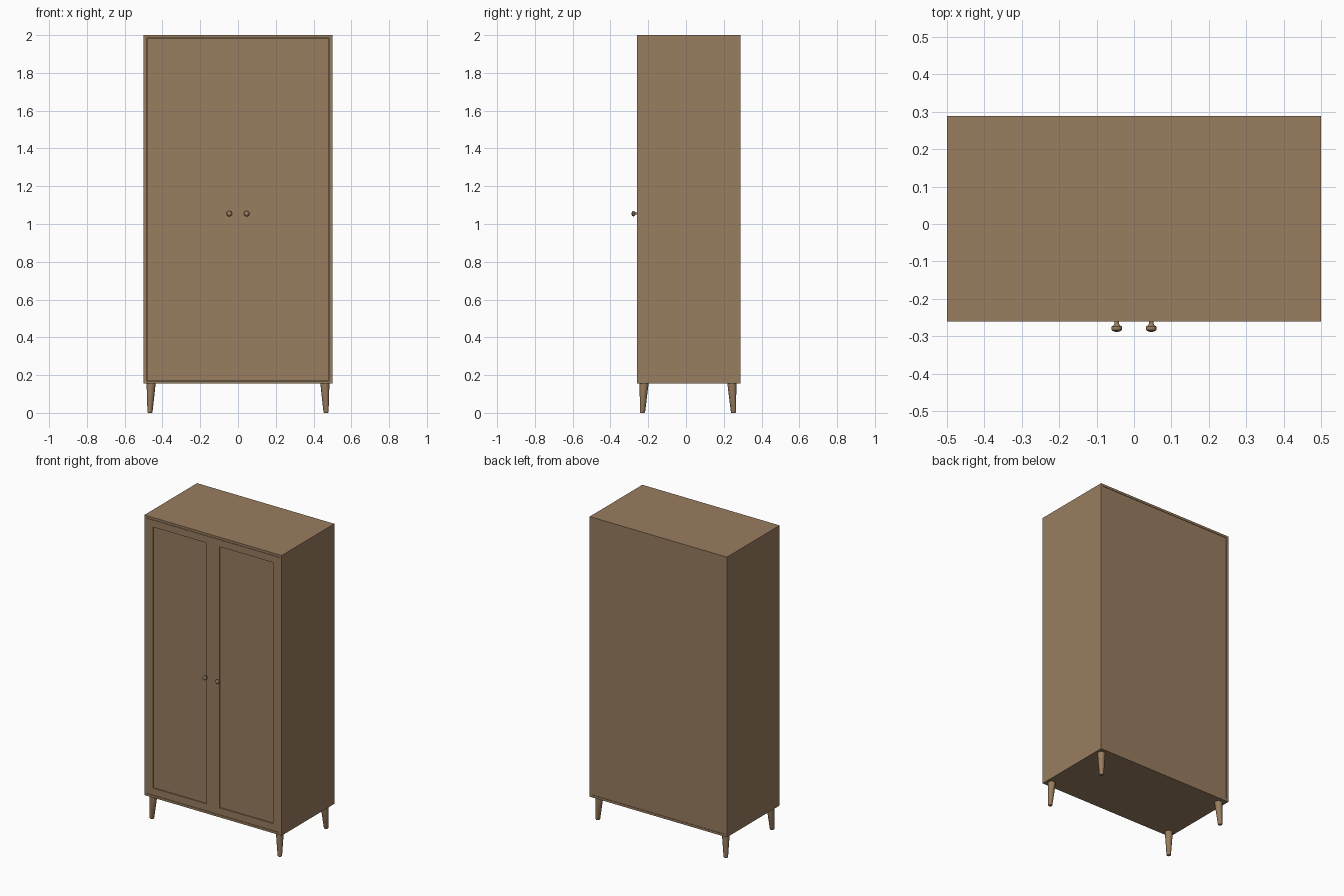
import bpy, bmesh
from mathutils import Matrix, Vector

if "Cube" in bpy.data.objects:
    bpy.data.objects.remove(bpy.data.objects["Cube"], do_unlink=True)

wood = bpy.data.materials.new("warm_brown_wood")
wood.use_nodes = True
colour = (0.32, 0.205, 0.115, 1)
wood.diffuse_color = colour
shader = next(n for n in wood.node_tree.nodes if n.type == 'BSDF_PRINCIPLED')
shader.inputs["Base Color"].default_value = colour
shader.inputs["Roughness"].default_value = 0.7

FRONT, BACK = -0.26, 0.288
LOW, HIGH = 0.155, 2.0
BOARD = 0.015


def finish(name, bm):
    bmesh.ops.recalc_face_normals(bm, faces=bm.faces)
    mesh = bpy.data.meshes.new(name)
    bm.to_mesh(mesh)
    bm.free()
    mesh.materials.append(wood)
    obj = bpy.data.objects.new(name, mesh)
    bpy.context.collection.objects.link(obj)
    return obj


def box(name, x, y, z):
    """Box from (low, high) ranges, whichever way round they are given."""
    bm = bmesh.new()
    bmesh.ops.create_cube(bm, size=1)
    for v in bm.verts:
        v.co = [r[0] + (c + 0.5) * (r[1] - r[0]) for c, r in zip(v.co, (x, y, z))]
    return finish(name, bm)


def round_part(name, rings, sides):
    """Closed round shape through (centre, radius) rings, facing along the path's main axis."""
    bm = bmesh.new()
    span = Vector(rings[-1][0]) - Vector(rings[0][0])
    turn = Matrix.Rotation(1.5707963, 3, 'X') if abs(span.y) > abs(span.z) else Matrix.Identity(3)
    loops = []
    for centre, radius in rings:
        ring = bmesh.ops.create_circle(bm, segments=sides, radius=radius)["verts"]
        for v in ring:
            v.co = turn @ v.co + Vector(centre)
        loops.append(ring)
    for a, b in zip(loops, loops[1:]):
        for i in range(sides):
            j = (i + 1) % sides
            bm.faces.new((a[i], a[j], b[j], b[i]))
    bm.faces.new(loops[0])
    bm.faces.new(loops[-1])
    obj = finish(name, bm)
    bpy.ops.object.select_all(action='DESELECT')
    obj.select_set(True)
    bpy.context.view_layer.objects.active = obj
    bpy.ops.object.shade_smooth_by_angle()
    return obj


# Carcass
INNER = 0.5 - BOARD
box("top_board", (-0.5, 0.5), (FRONT, BACK), (HIGH - BOARD, HIGH))
box("bottom_board", (-INNER, INNER), (FRONT, BACK), (LOW, LOW + BOARD))
box("back_panel", (-INNER, INNER), (BACK - 0.012, BACK - 0.003), (LOW + BOARD, HIGH - BOARD))

for side, s in (("left", 1), ("right", -1)):
    box(f"{side}_side_board", (s * INNER, s * 0.5), (FRONT, BACK), (LOW, HIGH - BOARD))

    # Framed door with a recessed panel
    x0, x1 = 0.001, INNER - 0.002
    z0, z1 = LOW + BOARD + 0.002, HIGH - BOARD - 0.002
    stile, depth = 0.046, (FRONT, FRONT + 0.018)
    inner_x = (s * (x0 + stile), s * (x1 - stile))
    box(f"{side}_door_inner_stile", (s * x0, inner_x[0]), depth, (z0, z1))
    box(f"{side}_door_outer_stile", (inner_x[1], s * x1), depth, (z0, z1))
    box(f"{side}_door_top_rail", inner_x, depth, (z1 - stile, z1))
    box(f"{side}_door_bottom_rail", inner_x, depth, (z0, z0 + stile))
    box(f"{side}_door_panel", inner_x, (FRONT + 0.007, FRONT + 0.014), (z0 + stile, z1 - stile))

    # Turned door knob
    profile = ((-0.002, 0.006), (0.006, 0.006), (0.010, 0.008), (0.014, 0.0135),
               (0.018, 0.0145), (0.023, 0.0135), (0.026, 0.010), (0.028, 0.004))
    round_part(f"{side}_knob", [((s * 0.046, FRONT - d, 1.055), r) for d, r in profile], 24)

    # Tapered, splayed legs
    for end, y, splay in (("front", -0.222, -0.008), ("back", 0.243, 0.008)):
        round_part(f"{end}_{side}_leg",
                   [((s * 0.460, y, LOW), 0.024),
                    ((s * 0.466, y + splay, 0.004), 0.0135),
                    ((s * 0.466, y + splay, 0), 0.011)], 24)
